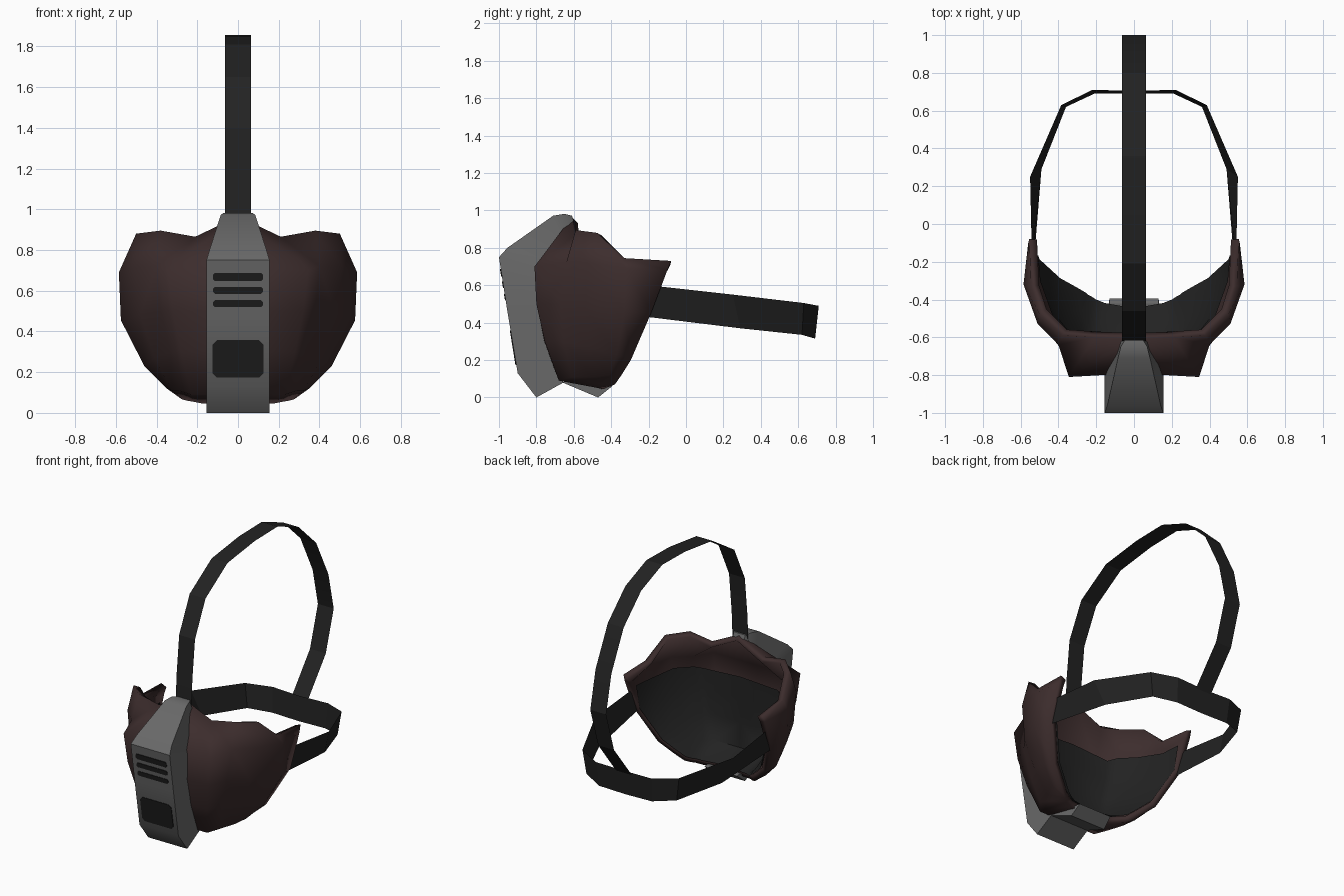
import bpy

if "Cube" in bpy.data.objects:
    bpy.data.objects.remove(bpy.data.objects["Cube"])


def material(name, rgb):
    m = bpy.data.materials.new(name)
    m.diffuse_color = (*rgb, 1)
    m.use_nodes = True
    m.node_tree.nodes["Principled BSDF"].inputs["Base Color"].default_value = m.diffuse_color
    return m


LEATHER = material("brown leather", (0.046, 0.026, 0.026))
METAL = material("grey metal", (0.14, 0.14, 0.14))
STRAP = material("black strap", (0.016, 0.016, 0.016))
LINER = material("black lining", (0.016, 0.016, 0.016))
VENT = material("vent black", (0.012, 0.012, 0.012))


def make(name, verts, faces, mat, angle=0.8):
    me = bpy.data.meshes.new(name)
    me.from_pydata(verts, [], faces)
    me.materials.append(mat)
    ob = bpy.data.objects.new(name, me)
    bpy.context.collection.objects.link(ob)
    bpy.ops.object.select_all(action='DESELECT')
    ob.select_set(True)
    bpy.context.view_layer.objects.active = ob
    if angle:
        bpy.ops.object.shade_smooth_by_angle(angle=angle)
    return ob


def sheet(name, rows, mat, thick=0, mirror=False, angle=0.8):
    """Skin a grid of points, optionally mirrored, then thicken it inward."""
    n = len(rows[0])
    verts = [p for r in rows for p in r]
    faces = [(i * n + j, (i + 1) * n + j, (i + 1) * n + j + 1, i * n + j + 1)
             for i in range(len(rows) - 1) for j in range(n - 1)]
    ob = make(name, verts, faces, mat, angle)
    if mirror:
        ob.modifiers.new("mirror", 'MIRROR')
    if thick:
        so = ob.modifiers.new("thickness", 'SOLIDIFY')
        so.thickness = thick
        so.offset = -1
    return ob


def loft(name, stations, mat, angle=0.6):
    """Closed four-sided loft; station = half width, front y z, back y z."""
    verts, faces = [], []
    for w, yf, zf, yb, zb in stations:
        verts += [(-w, yf, zf), (w, yf, zf), (w, yb, zb), (-w, yb, zb)]
    last = 4 * (len(stations) - 1)
    for i in range(0, last, 4):
        for j in range(4):
            k = (j + 1) % 4
            faces.append((i + j, i + 4 + j, i + 4 + k, i + k))
    faces += [(0, 1, 2, 3), (last + 3, last + 2, last + 1, last)]
    return make(name, verts, faces, mat, angle)


# Leather shell: rows from top rim to chin, columns from centre to cheek rim
shell = [
    [(0, -.61, .965), (.21, -.60, .865), (.38, -.59, .895), (.50, -.475, .88), (.545, -.33, .745), (.555, -.08, .73)],
    [(0, -.79, .72), (.345, -.81, .70), (.40, -.64, .72), (.51, -.53, .72), (.585, -.32, .69), (.56, -.10, .68)],
    [(0, -.80, .50), (.32, -.80, .50), (.38, -.67, .50), (.48, -.54, .48), (.575, -.33, .455), (.55, -.185, .455)],
    [(0, -.76, .30), (.28, -.755, .30), (.33, -.655, .30), (.41, -.52, .27), (.46, -.37, .23), (.43, -.295, .20)],
    [(0, -.68, .09), (.23, -.68, .09), (.29, -.61, .11), (.325, -.50, .11), (.35, -.41, .12), (.34, -.345, .12)],
    [(0, -.47, .045), (.17, -.44, .045), (.22, -.42, .055), (.25, -.40, .06), (.27, -.39, .065), (.28, -.38, .07)],
]
sheet("mask_shell", shell, LEATHER, 0.045, True, 1.4)


# Inner lining: the shell drawn toward the face, closer to it along the rim
def inset(p, rim, upper):
    x, y, z = p
    k = .09 if rim else .15
    return (x * (1 - k), max(y + (-.2 - y) * k - .05 * (rim and upper), -.62),
            z + (.5 - z) * k - .03 * upper)


inner = [[inset(p, j == 5 or i == 4, i == 0) for j, p in enumerate(row)]
         for i, row in enumerate(shell[1:])]
sheet("inner_lining", inner, LINER, 0, True, 1.0)

# Central metal plate and the pad under the chin
loft("front_plate", [
    (.045, -.61, .972, -.60, .945),
    (.07, -.65, .982, -.625, .925),
    (.085, -.71, .972, -.67, .87),
    (.14, -.955, .80, -.755, .74),
    (.155, -1.0, .75, -.785, .68),
    (.155, -.955, .46, -.78, .46),
    (.155, -.90, .13, -.675, .13),
    (.155, -.80, .0, -.655, .08)], METAL, 0.85)
loft("chin_pad", [
    (.15, -.66, .08, -.64, .09),
    (.14, -.47, .0, -.48, .055),
    (.13, -.395, .06, -.42, .065)], METAL, 0.3)


# Vent slots and grille: thin plates following the sloping front
def vent(name, zc, hw, hh, cut):
    def lift(x, z, out):
        return (x, -1 + (.75 - z) / .62 * .1 - out, z)
    ring = [(-hw, zc - hh + cut), (-hw + cut, zc - hh), (hw - cut, zc - hh), (hw, zc - hh + cut),
            (hw, zc + hh - cut), (hw - cut, zc + hh), (-hw + cut, zc + hh), (-hw, zc + hh - cut)]
    verts = [lift(x, z, .005) for x, z in ring] + [lift(x, z, -.003) for x, z in ring]
    faces = [tuple(range(8)), tuple(range(15, 7, -1))]
    faces += [(i, i + 8, (i + 1) % 8 + 8, (i + 1) % 8) for i in range(8)]
    make(name, verts, faces, VENT, 0)


for i, (z, h) in enumerate([(.667, .02), (.602, .017), (.537, .017)]):
    vent(f"vent_slot_{i + 1}", z, .123, h, .01)
vent("lower_grille", .265, .124, .092, .02)

# Strap around the back of the head: bottom and top edges
top = [(0, .705, .485), (.22, .71, .49), (.385, .63, .505), (.55, .25, .55), (.54, -.20, .60)]
low = [(0, .69, .31), (.21, .69, .315), (.36, .62, .335), (.49, .29, .37), (.53, -.20, .43)]
sheet("back_strap", [low, top], STRAP, 0, True, 0.3)

# Strap over the crown of the head, a flat band seen edge-on from the side
path = [(-.62, .92), (-.61, 1.12), (-.58, 1.40), (-.46, 1.65), (-.21, 1.81), (.10, 1.85), (.36, 1.855),
        (.60, 1.76), (.80, 1.57), (.94, 1.29), (1.0, 1.02), (.91, .73), (.705, .47)]
sheet("crown_strap", [[(.063, y, z), (-.063, y, z)] for y, z in path][::-1], STRAP, 0, False, 0.3)
